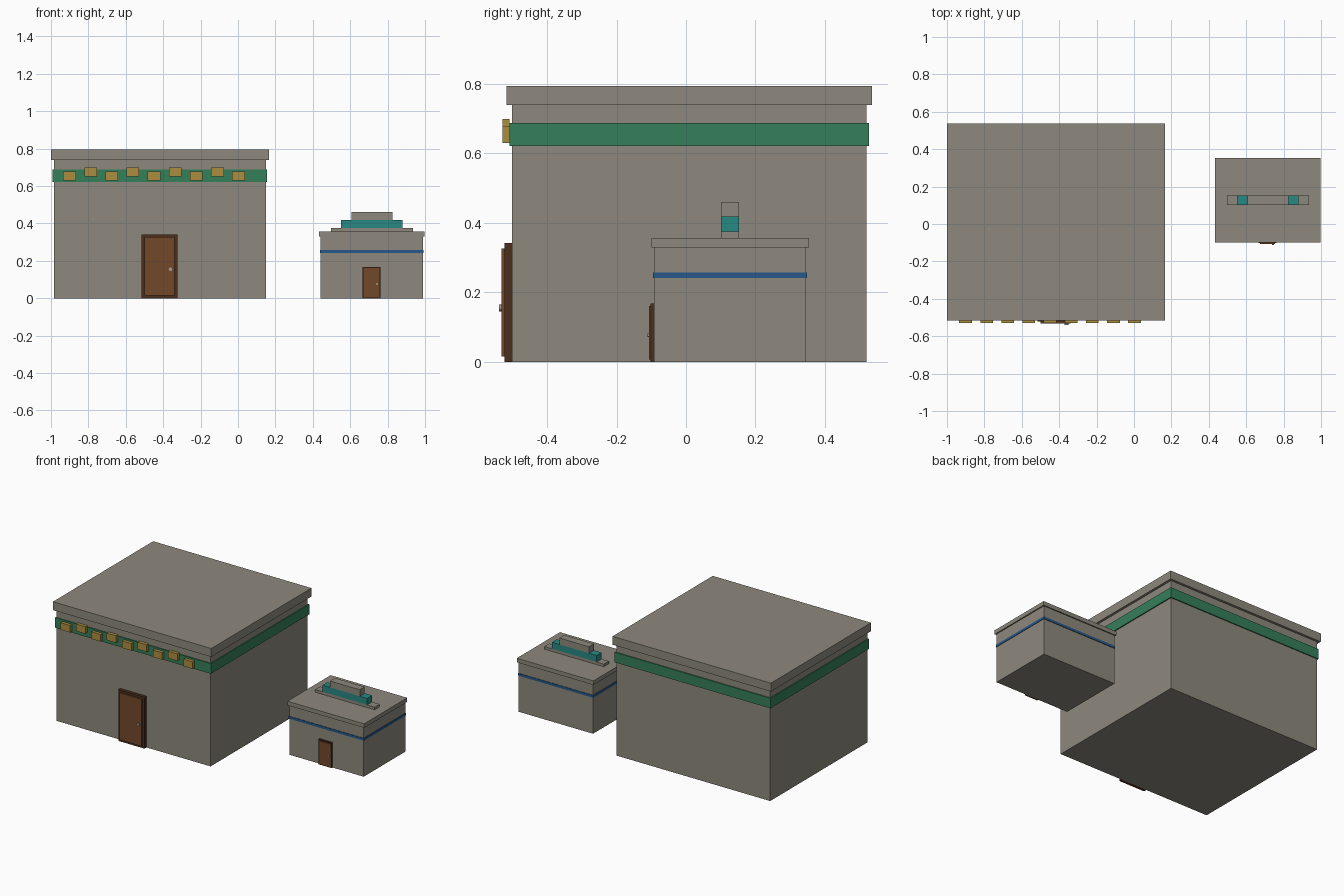
import bpy
import math

if "Cube" in bpy.data.objects:
    bpy.data.objects.remove(bpy.data.objects["Cube"])


def material(name, r, g, b):
    mat = bpy.data.materials.new(name)
    mat.use_nodes = True
    mat.diffuse_color = (r, g, b, 1)
    mat.node_tree.nodes["Principled BSDF"].inputs["Base Color"].default_value = (r, g, b, 1)
    return mat


stone = material("stone grey", 0.27, 0.25, 0.205)
green = material("band green", 0.036, 0.21, 0.1)
gold = material("sign gold", 0.41, 0.27, 0.05)
brown = material("door brown", 0.165, 0.065, 0.023)
dark = material("frame dark brown", 0.07, 0.028, 0.012)
teal = material("sign teal", 0.022, 0.25, 0.23)
blue = material("band blue", 0.02, 0.095, 0.25)
metal = material("knob grey", 0.35, 0.33, 0.3)


def box(name, mat, x, y, z):
    """Box from (low, high) pairs on each axis."""
    bpy.ops.mesh.primitive_cube_add(size=1, location=[sum(p) / 2 for p in (x, y, z)])
    obj = bpy.context.object
    obj.name = name
    obj.scale = [p[1] - p[0] for p in (x, y, z)]
    bpy.ops.object.transform_apply(location=False, rotation=False, scale=True)
    obj.data.materials.append(mat)


def grow(pair, amount):
    return pair[0] - amount, pair[1] + amount


def building(name, x, y, wall_top, top, overhang, band, band_out, band_mat):
    box(name + "_walls", stone, x, y, (0, wall_top))
    box(name + "_roof", stone, grow(x, overhang), grow(y, overhang), (wall_top, top))
    box(name + "_band", band_mat, grow(x, band_out), grow(y, band_out), band)


def door(name, x, wall_y, height, s):
    """Door on a front wall; s scales the trim."""
    front = wall_y - 0.021 * s
    panel = front - 0.009 * s
    box(name + "_door_frame", dark, x, (front, wall_y), (0, height))
    box(name + "_door_panel", brown, grow(x, -0.015 * s), (panel, front),
        (0.015 * s, height - 0.015 * s))
    bpy.ops.mesh.primitive_cylinder_add(
        vertices=12, radius=0.01 * s, depth=0.008 * s, rotation=(math.pi / 2, 0, 0),
        location=(x[1] - 0.037 * s, panel - 0.004 * s, height * 0.455))
    knob = bpy.context.object
    knob.name = name + "_door_knob"
    knob.data.materials.append(metal)
    bpy.ops.object.shade_smooth_by_angle()


# Large building
building("large", (-0.984, 0.149), (-0.501, 0.52), 0.739, 0.795, 0.016,
         (0.621, 0.688), 0.007, green)
door("large", (-0.516, -0.324), -0.501, 0.342, 1)

# Staggered sign blocks along the green band
for i in range(9):
    cx = -0.901 + i * 0.113
    low = 0.63 + 0.022 * (i % 2)
    box(f"sign_block_{i + 1}", gold, (cx - 0.034, cx + 0.034), (-0.529, -0.508),
        (low, low + 0.047))

# Small building
building("small", (0.442, 0.99), (-0.092, 0.346), 0.33, 0.357, 0.008,
         (0.241, 0.257), 0.003, blue)
door("small", (0.666, 0.762), -0.092, 0.168, 0.5)

# Stepped rooftop sign
sign_y = (0.101, 0.153)
box("rooftop_sign_base", stone, (0.498, 0.936), sign_y, (0.357, 0.375))
box("rooftop_sign_middle", teal, (0.551, 0.88), sign_y, (0.375, 0.418))
box("rooftop_sign_top", stone, (0.607, 0.826), sign_y, (0.418, 0.461))
